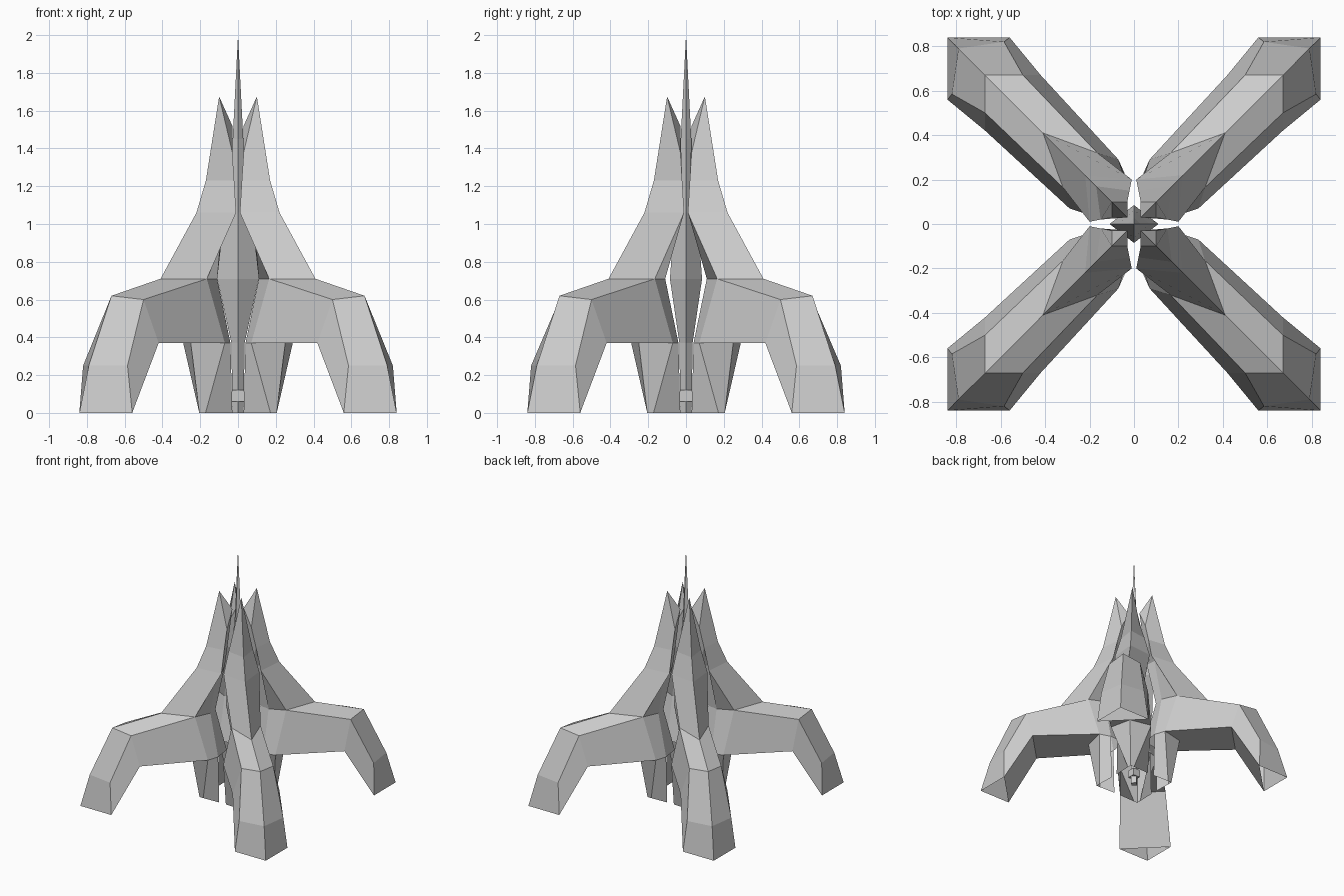
import bpy, bmesh

if "Cube" in bpy.data.objects:
    bpy.data.objects.remove(bpy.data.objects["Cube"])


def mesh_object(name, bm):
    bmesh.ops.recalc_face_normals(bm, faces=bm.faces[:])
    me = bpy.data.meshes.new(name)
    bm.to_mesh(me)
    bm.free()
    ob = bpy.data.objects.new(name, me)
    bpy.context.collection.objects.link(ob)
    return ob


# --- Leg with upper fin: half of one leg, reflected across the diagonal x = y ---
# R outer ridge, C inner ridge, K root ridge (on the diagonal: offset and height)
diagonal = {
    "R0": (.84, 0), "R1": (.79, .25), "R2": (.67, .62), "R3": (.41, .71),
    "R4": (.22, 1.06), "R5": (.17, 1.23), "R6": (.10, 1.675),
    "C1": (.06, .37), "C2": (.12, .71), "C4": (.07, 1.06), "C6": (.03, 1.52),
    "K1": (.25, .37), "K0": (.205, 0),
}
# S side edge, B underside, T inner side edge, P/Q base of the root
side = {
    "S0": (.56, .84, 0), "S1": (.585, .82, .25), "S2": (.50, .67, .60), "S3": (.165, .32, .71),
    "S4": (.01, .20, 1.06), "S5": (.02, .15, 1.23), "S6": (.03, .10, 1.38),
    "B2": (.42, .67, .37), "B3": (.07, .29, .37),
    "T2": (.04, .20, .37), "T3": (.11, .20, .71), "T4": (.08, .15, 1.06),
    "P": (.172, .205, 0), "Q": (.03, .20, 0),
}
half_faces = """R0 R1 S1 S0,R1 R2 S2 S1,R2 R3 S3 S2,R3 R4 S4 S3,R4 R5 S5 S4,R5 R6 S6 S5,
S0 S1 S2 B2,S2 S3 B3 B2,S3 T3 T2 B3,S3 S4 T4 T3,B3 T2 Q P,B3 P K0 K1,T3 C2 C1 T2,
T3 T4 C4 C2,S4 S5 C4 T4,S6 C6 C4 S5,R6 C6 S6"""
centre_faces = "S0 B2 B2' S0',B2 B3 K1 B3' B2'"

bm = bmesh.new()
v = {}
for key, (d, z) in diagonal.items():
    v[key] = v[key + "'"] = bm.verts.new((d, d, z))
for key, (x, y, z) in side.items():
    v[key] = bm.verts.new((x, y, z))
    v[key + "'"] = bm.verts.new((y, x, z))
for face in half_faces.split(","):
    keys = face.split()
    bm.faces.new([v[k] for k in keys])
    bm.faces.new([v[k + "'"] for k in reversed(keys)])
for face in centre_faces.split(","):
    bm.faces.new([v[k] for k in face.split()])
legs = mesh_object("finned_legs", bm)
mirror = legs.modifiers.new("four_legs", "MIRROR")
mirror.use_axis = (True, True, False)
mirror.use_mirror_merge = False

# --- Central column and spire: diamond sections (half x, half y, z) ---
sections = [(.03, .03, 0), (.035, .035, .37), (.11, .085, .71),
            (.07, .06, 1.06), (.028, .028, 1.45)]
bm = bmesh.new()
rings = [[bm.verts.new(p) for p in ((a, 0, z), (0, b, z), (-a, 0, z), (0, -b, z))]
         for a, b, z in sections]
tip = bm.verts.new((0, 0, 2.0))
bm.faces.new(rings[0])
for i in range(4):
    j = (i + 1) % 4
    for lo, hi in zip(rings, rings[1:]):
        bm.faces.new((lo[i], lo[j], hi[j], hi[i]))
    bm.faces.new((rings[-1][i], rings[-1][j], tip))
mesh_object("central_spire", bm)

# --- Small block near the foot of the column ---
bm = bmesh.new()
bmesh.ops.create_cube(bm, size=1)
for vert in bm.verts:
    vert.co = (vert.co.x * .064, vert.co.y * .064, vert.co.z * .06 + .09)
mesh_object("column_block", bm)
